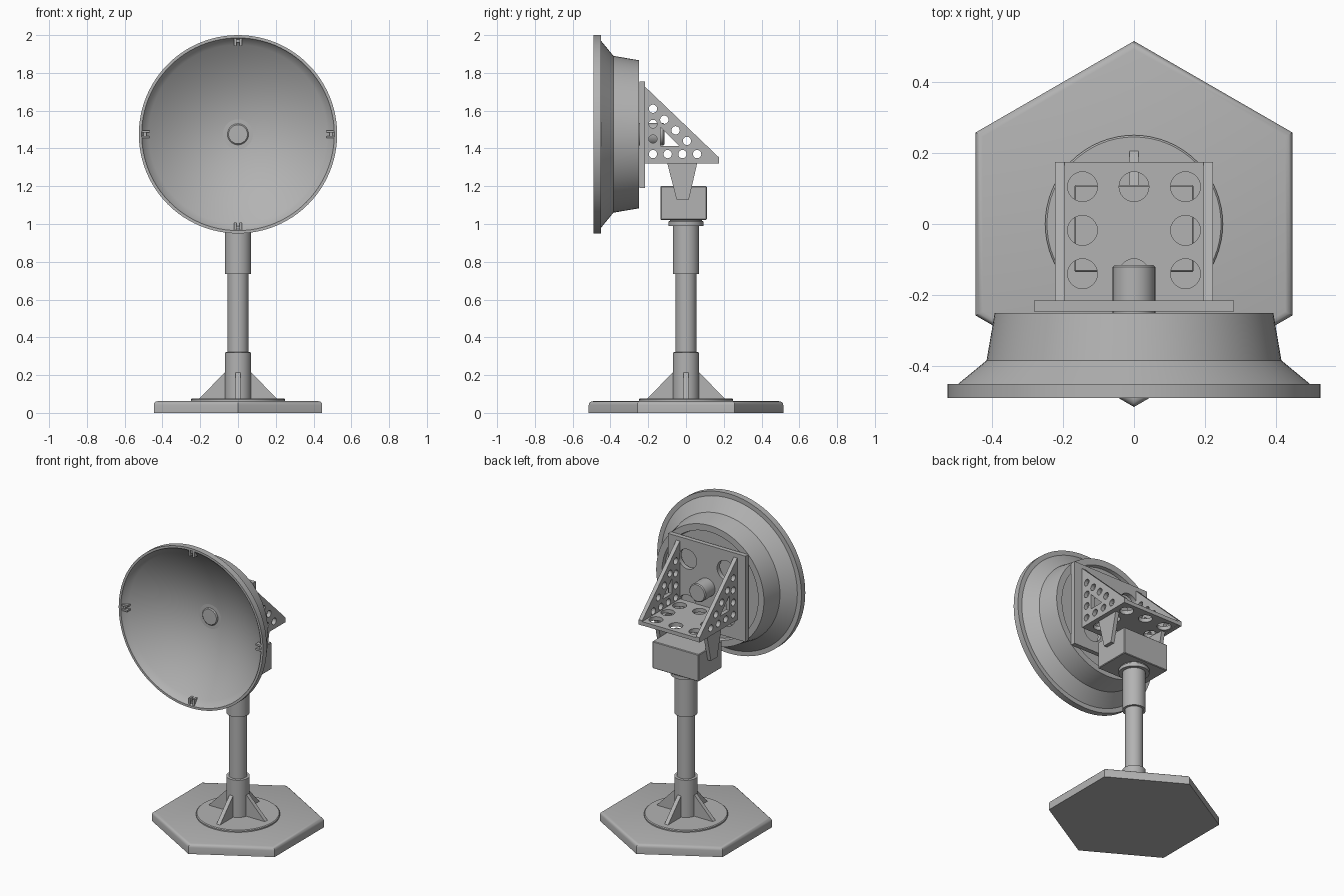
import bpy, bmesh, math
from mathutils import Matrix, Vector

if "Cube" in bpy.data.objects:
    bpy.data.objects.remove(bpy.data.objects["Cube"])

grey = bpy.data.materials.new("light_grey")
grey.diffuse_color = (0.45, 0.45, 0.45, 1)
grey.use_nodes = True
grey.node_tree.nodes["Principled BSDF"].inputs["Base Color"].default_value = grey.diffuse_color
DISH_Z = 1.475


def finish(name, mesh, smooth=True):
    obj = bpy.data.objects.new(name, mesh)
    bpy.context.collection.objects.link(obj)
    mesh.materials.clear()
    mesh.materials.append(grey)
    if smooth:
        bpy.ops.object.select_all(action='DESELECT')
        obj.select_set(True)
        bpy.context.view_layer.objects.active = obj
        bpy.ops.object.shade_smooth_by_angle(angle=math.radians(32))
    return obj


def from_bm(name, bm, smooth=True):
    bmesh.ops.recalc_face_normals(bm, faces=bm.faces)
    mesh = bpy.data.meshes.new(name)
    bm.to_mesh(mesh)
    bm.free()
    return finish(name, mesh, smooth)


def lathe(name, profile, matrix=Matrix(), steps=64):
    """Spin (radius, height) points around local z."""
    bm = bmesh.new()
    vs = [bm.verts.new((r, 0, h)) for r, h in profile]
    es = [bm.edges.new(p) for p in zip(vs, vs[1:])]
    bmesh.ops.spin(bm, geom=vs + es, cent=(0, 0, 0), axis=(0, 0, 1),
                   angle=2 * math.pi, steps=steps, use_merge=False)
    bmesh.ops.remove_doubles(bm, verts=bm.verts, dist=1e-5)
    bmesh.ops.transform(bm, matrix=matrix, verts=bm.verts)
    return from_bm(name, bm)


def box(name, lo, hi, matrix=Matrix(), bevel=0):
    bm = bmesh.new()
    lo, hi = Vector(lo), Vector(hi)
    size = Matrix.Diagonal((*(hi - lo), 1))
    bmesh.ops.create_cube(bm, size=1, matrix=Matrix.Translation((lo + hi) / 2) @ size)
    if bevel:
        bmesh.ops.bevel(bm, geom=bm.edges[:], offset=bevel, segments=1, affect='EDGES')
    bmesh.ops.transform(bm, matrix=matrix, verts=bm.verts)
    return from_bm(name, bm, False)


def circle(x, y, r, n=24):
    return [(x + r * math.cos(2 * math.pi * i / n), y + r * math.sin(2 * math.pi * i / n))
            for i in range(n)]


def plate(name, outlines, thick, matrix):
    """Flat plate from an outer outline and holes, centred on its thickness."""
    curve = bpy.data.curves.new(name, 'CURVE')
    curve.dimensions = '2D'
    curve.fill_mode = 'BOTH'
    curve.extrude = thick / 2
    for pts in outlines:
        s = curve.splines.new('POLY')
        s.points.add(len(pts) - 1)
        for p, (x, y) in zip(s.points, pts):
            p.co = (x, y, 0, 1)
        s.use_cyclic_u = True
    tmp = bpy.data.objects.new(name + "_curve", curve)
    bpy.context.collection.objects.link(tmp)
    bpy.context.view_layer.update()
    mesh = bpy.data.meshes.new_from_object(tmp.evaluated_get(bpy.context.evaluated_depsgraph_get()))
    bpy.data.objects.remove(tmp)
    bm = bmesh.new()
    bm.from_mesh(mesh)
    bpy.data.meshes.remove(mesh)
    bmesh.ops.remove_doubles(bm, verts=bm.verts, dist=1e-5)
    bmesh.ops.transform(bm, matrix=matrix, verts=bm.verts)
    return from_bm(name, bm)


def frame(u, v, w, origin):
    m = Matrix((u, v, w)).transposed().to_4x4()
    m.translation = origin
    return m


def side_frame(x):          # outline in (y, z), thickness along x
    return frame((0, 1, 0), (0, 0, 1), (1, 0, 0), (x, 0, 0))


# Hexagonal foot with a rounded top edge
bm = bmesh.new()
bmesh.ops.create_cone(bm, cap_ends=True, segments=6, radius1=0.515, radius2=0.515, depth=0.062,
                      matrix=Matrix.Translation((0, 0, 0.031)) @ Matrix.Rotation(math.pi / 2, 4, 'Z'))
if max(abs(v.co.x) for v in bm.verts) > 0.5:
    bmesh.ops.rotate(bm, verts=bm.verts, matrix=Matrix.Rotation(math.pi / 6, 3, 'Z'))
top = [e for e in bm.edges if all(v.co.z > 0.05 for v in e.verts)]
bmesh.ops.bevel(bm, geom=top, offset=0.02, segments=3, profile=0.5, affect='EDGES')
from_bm("hex_foot", bm)

# Mast: disc, collars, pole and flange
lathe("foot_disc", [(0, 0.055), (0.25, 0.055), (0.25, 0.07), (0.245, 0.075), (0, 0.075)])
lathe("lower_collar", [(0, 0.07), (0.07, 0.07), (0.07, 0.32), (0.055, 0.322), (0, 0.322)], steps=40)
lathe("pole", [(0, 0.3), (0.055, 0.3), (0.055, 0.76), (0, 0.76)], steps=40)
lathe("upper_collar", [(0, 0.735), (0.07, 0.735), (0.07, 0.99), (0.092, 0.99), (0.092, 1.012),
                       (0.085, 1.018), (0.085, 1.03), (0, 1.03)], steps=40)

# Gussets around the mast foot
for i in range(4):
    turn = Matrix.Rotation(i * math.pi / 2, 4, 'Z')
    plate("gusset", [[(0.05, 0.07), (0.21, 0.07), (0.07, 0.215), (0.05, 0.215)]], 0.026,
          turn @ frame((1, 0, 0), (0, 0, 1), (0, -1, 0), (0, 0, 0)))

# Pivot head and its yoke arms
box("pivot_head", (-0.168, -0.135, 1.022), (0.168, 0.11, 1.2), bevel=0.004)
for s in (-1, 1):
    plate("yoke_arm", [[(-0.1, 1.325), (-0.05, 1.13), (0.015, 1.13), (0.06, 1.325)]], 0.026,
          side_frame(s * 0.179))

# Bracket: perforated side plates, floor and mounting plate
side_holes = [(-0.175, 1.37 + 0.08 * i) for i in range(4)]
side_holes += [(-0.175 + 0.078 * i, 1.37) for i in range(1, 4)]
side_holes += [(-0.115 + 0.06 * i, 1.552 - 0.056 * i) for i in range(3)]
for s in (-1, 1):
    plate("bracket_side",
          [[(-0.22, 1.32), (0.175, 1.32), (0.175, 1.352), (-0.22, 1.73)],
           [(-0.135, 1.512), (-0.135, 1.412), (-0.036, 1.412)]]
          + [circle(y, z, 0.022, 20) for y, z in side_holes], 0.026, side_frame(s * 0.209))
floor_holes = [(x, y) for x in (-0.145, 0, 0.145) for y in (-0.14, -0.018, 0.105)
               if (x, y) != (0, -0.018)]
plate("bracket_floor", [[(-0.2, -0.22), (0.2, -0.22), (0.2, 0.175), (-0.2, 0.175)]]
      + [circle(x, y, 0.042) for x, y in floor_holes], 0.025,
      frame((1, 0, 0), (0, 1, 0), (0, 0, 1), (0, 0, 1.333)))
h = 0.282
plate("mounting_plate", [[(-h, -h), (h, -h), (h, h), (-h, h)]]
      + [circle(x, z, 0.065, 32) for x in (-0.14, 0.14) for z in (-0.15, 0.15)], 0.03,
      frame((1, 0, 0), (0, 0, 1), (0, -1, 0), (0, -0.231, DISH_Z - 0.003)))

# Dish: local z runs to the back, so heights are y positions
dish_axis = frame((1, 0, 0), (0, 0, -1), (0, 1, 0), (0, 0, DISH_Z))
bowl = [(r, -0.478 + 0.195 * (1 - (r / 0.505) ** 2)) for r in [0.505 * i / 16 for i in range(17)]]
lathe("dish", bowl + [(0.51, -0.49), (0.525, -0.49), (0.525, -0.45), (0.495, -0.45),
                      (0.415, -0.384), (0.392, -0.25), (0.35, -0.25), (0.345, -0.272),
                      (0, -0.272)], dish_axis, 96)
lathe("centre_disc", [(0, -0.288), (0.105, -0.288), (0.11, -0.284), (0.11, -0.275)], dish_axis, 48)
lathe("centre_button", [(0, -0.296), (0.05, -0.296), (0.056, -0.29), (0.056, -0.28)], dish_axis, 40)
lathe("rear_socket", [(0, -0.275), (0.06, -0.275), (0.06, -0.121), (0.054, -0.115), (0, -0.115)],
      dish_axis, 40)

# Four notched clips inside the rim
for i in range(4):
    turn = Matrix.Translation((0, 0, DISH_Z)) @ Matrix.Rotation(i * math.pi / 2, 4, 'Y')
    for s in (-1, 1):
        box("rim_clip", (s * 0.015 - 0.006, -0.484, 0.467), (s * 0.015 + 0.006, -0.45, 0.507), turn)
    box("rim_clip_bridge", (-0.012, -0.475, 0.485), (0.012, -0.45, 0.507), turn)
